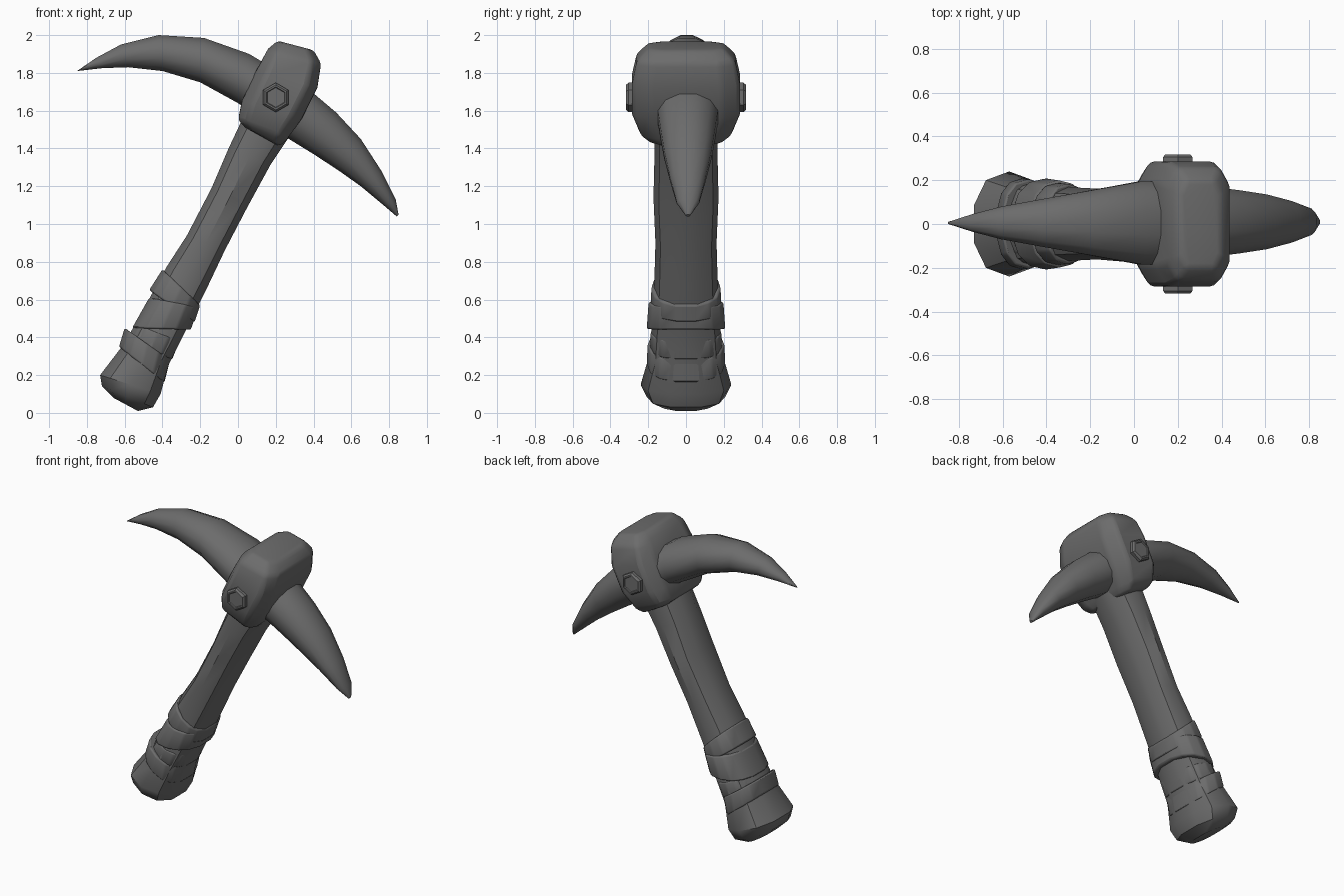
import bpy, bmesh, math
from mathutils import Vector

cube = bpy.data.objects.get("Cube")
if cube:
    bpy.data.objects.remove(cube, do_unlink=True)

grey = bpy.data.materials.new("dark grey")
grey.use_nodes = True
grey.diffuse_color = (0.15, 0.15, 0.15, 1)
grey.node_tree.nodes["Principled BSDF"].inputs["Base Color"].default_value = grey.diffuse_color


def loft(name, rings, sides=12, power=0.85, y=0.0, bevel=0.0, angle=40):
    """Skin rings given as two silhouette points (x, z) and a half depth."""
    bm = bmesh.new()
    fit = 1 / math.cos(math.pi / sides) ** power
    loops = []
    for x1, z1, x2, z2, depth in rings:
        a, b = Vector((x1, y, z1)), Vector((x2, y, z2))
        loop = []
        for i in range(sides):
            t = (i + 0.5) * math.tau / sides
            c, s = math.cos(t), math.sin(t)
            u = math.copysign(abs(c) ** power, c) * fit
            v = math.copysign(abs(s) ** power, s) * fit
            loop.append(bm.verts.new((a + b) / 2 + (b - a) / 2 * u + Vector((0, depth * v, 0))))
        loops.append(loop)
    for low, high in zip(loops, loops[1:]):
        for i in range(sides):
            j = (i + 1) % sides
            bm.faces.new((low[i], low[j], high[j], high[i]))
    bm.faces.new(loops[0])
    bm.faces.new(loops[-1])
    bmesh.ops.recalc_face_normals(bm, faces=bm.faces)
    return finish(name, bm, bevel, angle)


def finish(name, bm, bevel=0.0, angle=40):
    mesh = bpy.data.meshes.new(name)
    bm.to_mesh(mesh)
    bm.free()
    mesh.materials.append(grey)
    ob = bpy.data.objects.new(name, mesh)
    bpy.context.collection.objects.link(ob)
    if bevel:
        mod = ob.modifiers.new("soft edges", "BEVEL")
        mod.width = bevel
        mod.segments = 2
        mod.limit_method = "ANGLE"
        mod.angle_limit = math.radians(25)
    bpy.ops.object.select_all(action="DESELECT")
    ob.select_set(True)
    bpy.context.view_layer.objects.active = ob
    bpy.ops.object.shade_smooth_by_angle(angle=math.radians(angle))
    return ob


# Handle with a flared butt
loft("handle", [
    (-.66, .08, -.53, .01, .13),
    (-.72, .14, -.45, .03, .2),
    (-.73, .2, -.41, .1, .23),
    (-.6, .37, -.37, .25, .185),
    (-.45, .64, -.23, .53, .165),
    (-.38, .77, -.16, .67, .16),
    (-.27, .94, -.07, .86, .155),
    (-.14, 1.19, .05, 1.09, .165),
    (-.05, 1.4, .17, 1.31, .16),
    (.03, 1.57, .27, 1.46, .16),
], sides=10)

# Overlapping grip wraps, tilted different ways
wraps = [
    ("top", (-.47, .65, -.23, .48, .185), (-.4, .76, -.2, .57, .18)),
    ("middle", (-.56, .45, -.25, .44, .205), (-.47, .61, -.21, .56, .195)),
    ("inner", (-.58, .4, -.35, .28, .185), (-.54, .47, -.31, .38, .185)),
    ("bottom", (-.63, .35, -.39, .16, .205), (-.6, .45, -.36, .28, .2)),
]
for name, low, high in wraps:
    loft(name + "_wrap", [low, high], sides=14, bevel=.01, angle=35)

# Chamfered head block
loft("head_block", [
    (.04, 1.51, .22, 1.41, .19),
    (0, 1.55, .26, 1.45, .24),
    (.02, 1.65, .34, 1.56, .285),
    (.1, 1.82, .42, 1.72, .285),
    (.15, 1.92, .44, 1.85, .26),
    (.21, 1.97, .4, 1.92, .2),
], sides=8, power=.45, bevel=.02, angle=50)

# Long curved spike
loft("long_spike", [
    (-.85, 1.81, -.845, 1.815, .005),
    (-.72, 1.825, -.75, 1.88, .04),
    (-.58, 1.83, -.62, 1.95, .075),
    (-.4, 1.81, -.42, 2, .11),
    (-.2, 1.75, -.18, 1.985, .15),
    (0, 1.64, .06, 1.9, .19),
    (.16, 1.53, .26, 1.78, .19),
], y=.005, power=.95)

# Short curved spike
loft("short_spike", [
    (.84, 1.04, .85, 1.05, .012),
    (.77, 1.1, .835, 1.13, .06),
    (.65, 1.2, .76, 1.28, .095),
    (.53, 1.285, .65, 1.45, .125),
    (.4, 1.37, .52, 1.59, .145),
    (.27, 1.45, .39, 1.7, .16),
    (.15, 1.53, .26, 1.78, .17),
], y=.01, power=.95)

# Hexagonal bolt heads on both faces, with a recessed centre
for side, name in ((-1, "front_bolt"), (1, "back_bolt")):
    bm = bmesh.new()
    steps = [(.078, .24), (.078, .305), (.066, .318), (.056, .318), (.052, .312)]
    loops = [[bm.verts.new((.2 + r * math.sin(i * math.tau / 6), side * d,
                            1.67 + r * math.cos(i * math.tau / 6))) for i in range(6)]
             for r, d in steps]
    for low, high in zip(loops, loops[1:]):
        for i in range(6):
            j = (i + 1) % 6
            bm.faces.new((low[i], low[j], high[j], high[i]))
    bm.faces.new(loops[0])
    bm.faces.new(loops[-1])
    bmesh.ops.recalc_face_normals(bm, faces=bm.faces)
    finish(name, bm, angle=20)
